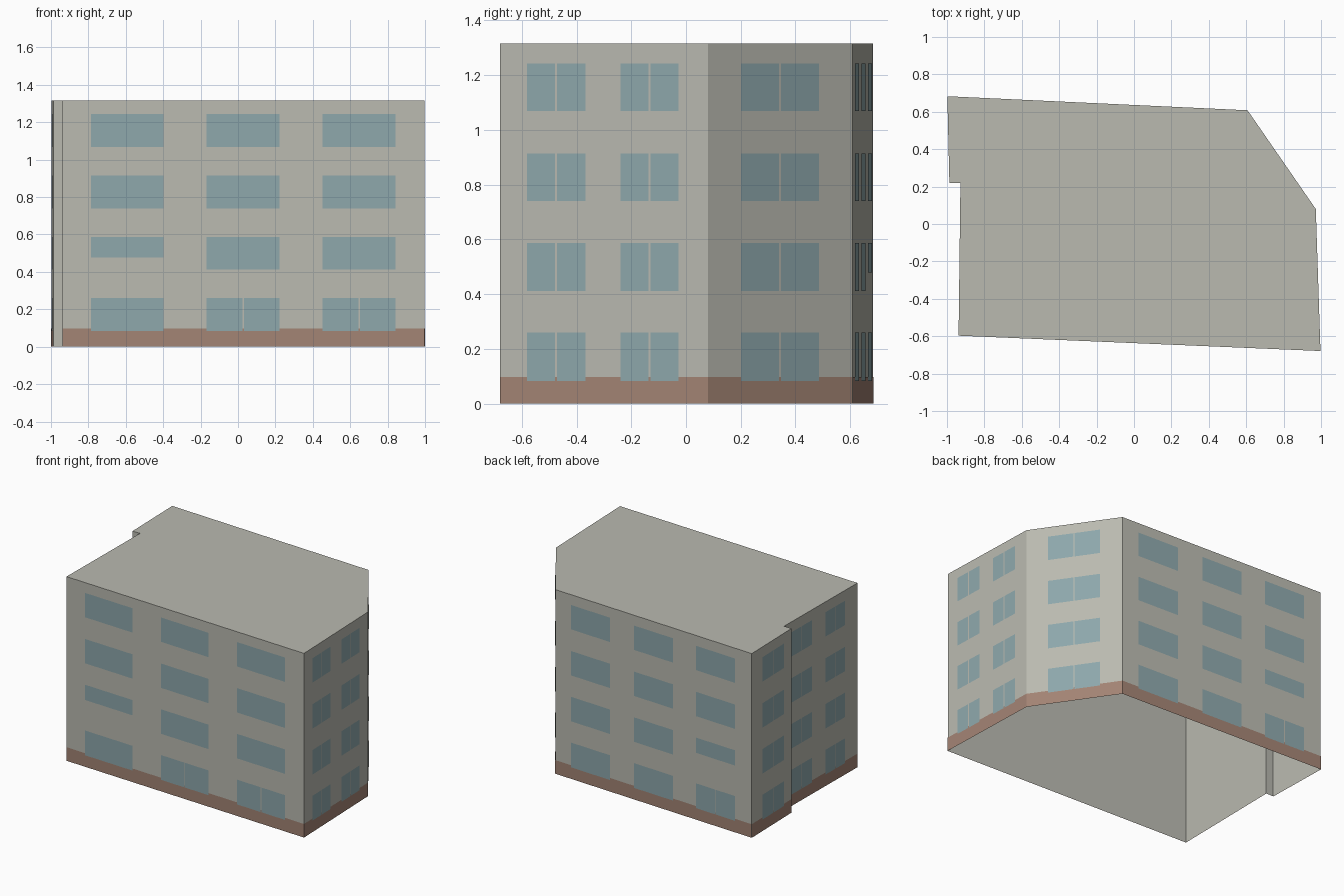
import bpy
from mathutils import Vector

cube = bpy.data.objects.get("Cube")
if cube:
    bpy.data.objects.remove(cube, do_unlink=True)

HEIGHT, BAND = 1.315, 0.097
GAP = 0.007          # strip of wall between paired panes
X, Y = 0, 1


def material(name, r, g, b):
    m = bpy.data.materials.new(name)
    m.use_nodes = True
    m.diffuse_color = (r, g, b, 1)
    m.node_tree.nodes["Principled BSDF"].inputs["Base Color"].default_value = (r, g, b, 1)
    return m


PLASTER = material("grey plaster", 0.49, 0.49, 0.435)
GLASS = material("blue glass", 0.27, 0.39, 0.41)
BRICK = material("brown base", 0.365, 0.23, 0.175)


def build(name, verts, faces, mat):
    mesh = bpy.data.meshes.new(name)
    mesh.from_pydata(verts, [], faces)
    mesh.materials.append(mat)
    ob = bpy.data.objects.new(name, mesh)
    bpy.context.collection.objects.link(ob)


def plates(name, a, b, axis, rects, lift, mat):
    """Thin upright plates on wall a-b; each rect is (start, end, bottom, top) along axis."""
    a, b = Vector(a), Vector(b)
    d = b - a
    out = Vector((d.y, -d.x)).normalized() * lift
    verts, faces = [], []
    for s, e, low, high in rects:
        t0, t1 = sorted((v - a[axis]) / d[axis] for v in (s, e))
        p, q = a + d * t0 + out, a + d * t1 + out
        n = len(verts)
        verts += [(p.x, p.y, low), (q.x, q.y, low), (q.x, q.y, high), (p.x, p.y, high)]
        faces.append((n, n + 1, n + 2, n + 3))
    build(name, verts, faces, mat)


# Footprint, counter-clockwise from the front corner
plan = [(-0.938, -0.597), (0.997, -0.679), (0.972, 0.08), (0.607, 0.608),
        (-0.998, 0.683), (-0.987, 0.219), (-0.928, 0.219)]
count = len(plan)

# Shell: walls and flat roof, open underneath
shell = [(x, y, z) for z in (0, HEIGHT) for x, y in plan]
sides = [(i, (i + 1) % count, (i + 1) % count + count, i + count) for i in range(count)]
build("building_shell", shell, sides + [tuple(range(count, 2 * count))], PLASTER)

# Storeys (bottom, top of the windows)
floors = [(0.083, 0.26), (0.412, 0.587), (0.74, 0.914), (1.069, 1.243)]
ALL = {0, 1, 2, 3}

# Wall name, corner index, axis, columns of (start, end, storeys with paired panes, short pane)
walls = [
    ("front", 0, X, [(-0.785, -0.397, set(), True), (-0.167, 0.223, {0}, False),
                     (0.453, 0.843, {0}, False)]),
    ("left", 1, Y, [(-0.582, -0.368, ALL, False), (-0.239, -0.027, ALL, False)]),
    ("angled", 2, Y, [(0.2, 0.485, ALL, False)]),
    ("back", 3, X, [(0.159, 0.478, set(), False), (-0.355, -0.037, set(), False),
                    (-0.862, -0.543, {0}, True)]),
    ("right_rear", 4, Y, [(0.313, 0.564, ALL, False)]),
    ("right_front", 6, Y, [(-0.454, -0.24, ALL, False), (-0.085, 0.141, ALL, False)]),
]

for name, i, axis, columns in walls:
    a, b = plan[i], plan[(i + 1) % count]
    # Coloured base band
    plates(name + "_base_band", a, b, axis, [(a[axis], b[axis], 0, BAND)], 0.0015, BRICK)
    # Window panes
    panes = []
    for start, end, paired, short in columns:
        for f, (low, high) in enumerate(floors):
            if short and f == 1:
                low = 0.478
            if f in paired:
                mid = (start + end) / 2
                panes += [(start, mid - GAP / 2, low, high), (mid + GAP / 2, end, low, high)]
            else:
                panes.append((start, end, low, high))
    plates(name + "_windows", a, b, axis, panes, 0.003, GLASS)
